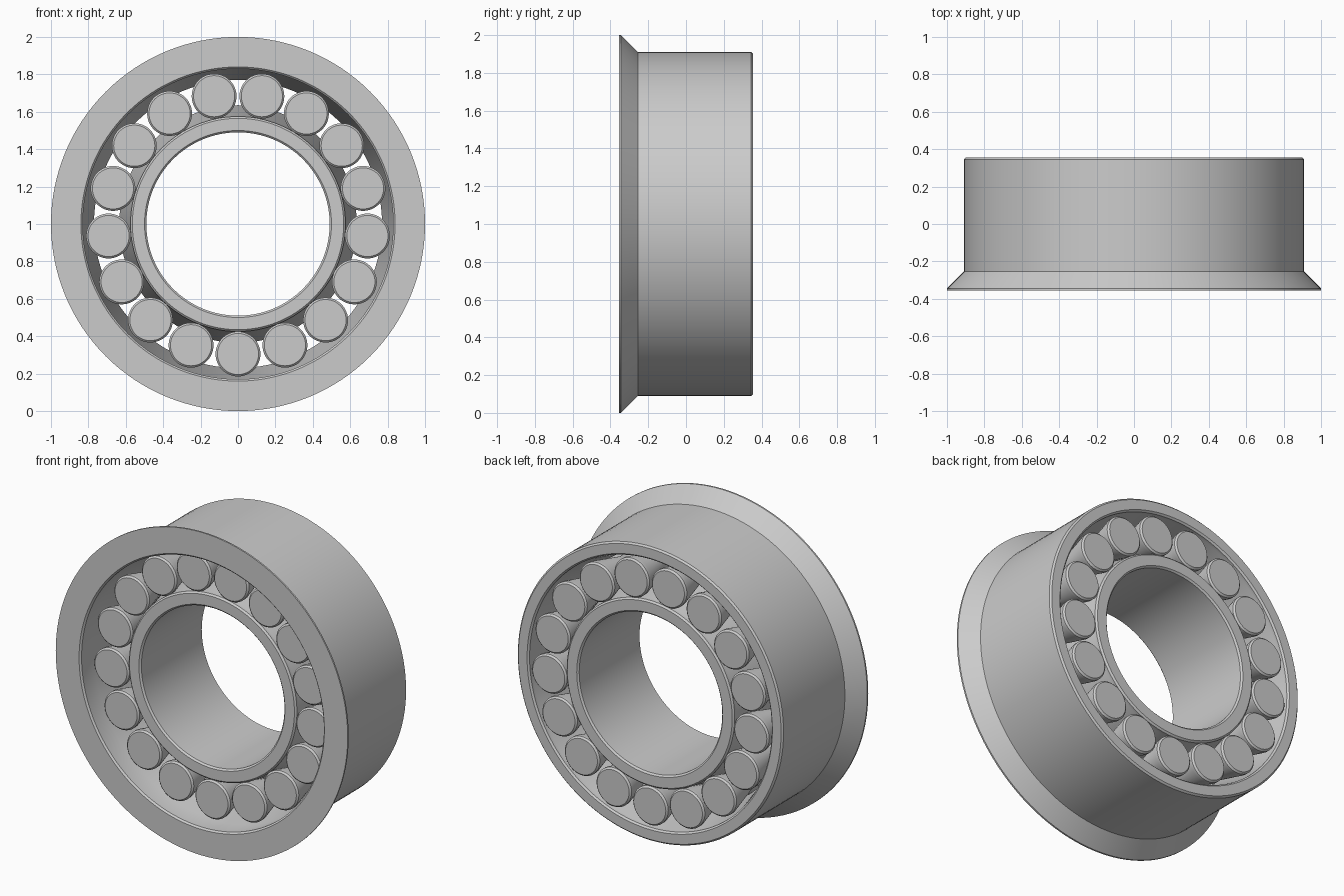
import bpy, bmesh, math
from mathutils import Matrix, Vector

cube = bpy.data.objects.get("Cube")
if cube:
    bpy.data.objects.remove(cube, do_unlink=True)

steel = bpy.data.materials.new("plain_grey")
steel.use_nodes = True
GREY = (0.6, 0.6, 0.6, 1)
steel.diffuse_color = GREY
steel.node_tree.nodes["Principled BSDF"].inputs["Base Color"].default_value = GREY

FRONT, BACK, LIP = -0.255, 0.355, -0.355
MID = (FRONT + BACK) / 2
LAND, WAIST, EDGE = 0.03, 0.03, 0.01
PITCH, COUNT = 0.695, 17


def lathe(name, profile, steps, closed, centre=(0, 0, 1)):
    """Turn a profile of (radius, y) points about an axis along y."""
    bm = bmesh.new()
    verts = [bm.verts.new((r, y, 0)) for r, y in profile]
    pairs = list(zip(verts, verts[1:]))
    if closed:
        pairs.append((verts[-1], verts[0]))
    edges = [bm.edges.new(p) for p in pairs]
    bmesh.ops.spin(bm, geom=verts + edges, cent=(0, 0, 0), axis=(0, 1, 0),
                   angle=math.tau, steps=steps, use_duplicate=False)
    bmesh.ops.remove_doubles(bm, verts=bm.verts, dist=1e-4)
    bmesh.ops.recalc_face_normals(bm, faces=bm.faces)
    mesh = bpy.data.meshes.new(name)
    bm.to_mesh(mesh)
    bm.free()
    mesh.materials.append(steel)
    obj = bpy.data.objects.new(name, mesh)
    obj.location = centre
    bpy.context.collection.objects.link(obj)
    bpy.ops.object.select_all(action="DESELECT")
    obj.select_set(True)
    bpy.context.view_layer.objects.active = obj
    bpy.ops.object.shade_smooth_by_angle(angle=math.radians(30))
    return obj


def track(end, middle):
    """Shallow V-shaped running surface, from front to back."""
    return [(end, FRONT + LAND), (middle, MID - WAIST),
            (middle, MID + WAIST), (end, BACK - LAND)]


# Outer ring with a flared front flange
lathe("outer_ring", [
    (0.84, LIP), (1.0, LIP), (1.0, LIP + EDGE), (0.91, FRONT),
    (0.91, BACK - EDGE), (0.9, BACK), (0.84, BACK), (0.83, BACK - EDGE),
    *reversed(track(0.83, 0.77)), (0.83, LIP + EDGE)], 128, True)

# Inner ring around the open bore
lathe("inner_ring", [
    (0.5, FRONT), (0.565, FRONT), (0.575, FRONT + EDGE), *track(0.575, 0.635),
    (0.575, BACK - EDGE), (0.565, BACK), (0.5, BACK),
    (0.49, BACK - EDGE), (0.49, FRONT + EDGE)], 128, True)

# Waisted rollers, one at the very bottom
for i in range(COUNT):
    a = i * math.tau / COUNT
    spot = (PITCH * math.sin(a), 0, 1 - PITCH * math.cos(a))
    lathe(f"roller_{i + 1}", [
        (0, FRONT), (0.11, FRONT), (0.12, FRONT + EDGE), *track(0.12, 0.058),
        (0.12, BACK - EDGE), (0.11, BACK), (0, BACK)], 48, False, spot)
